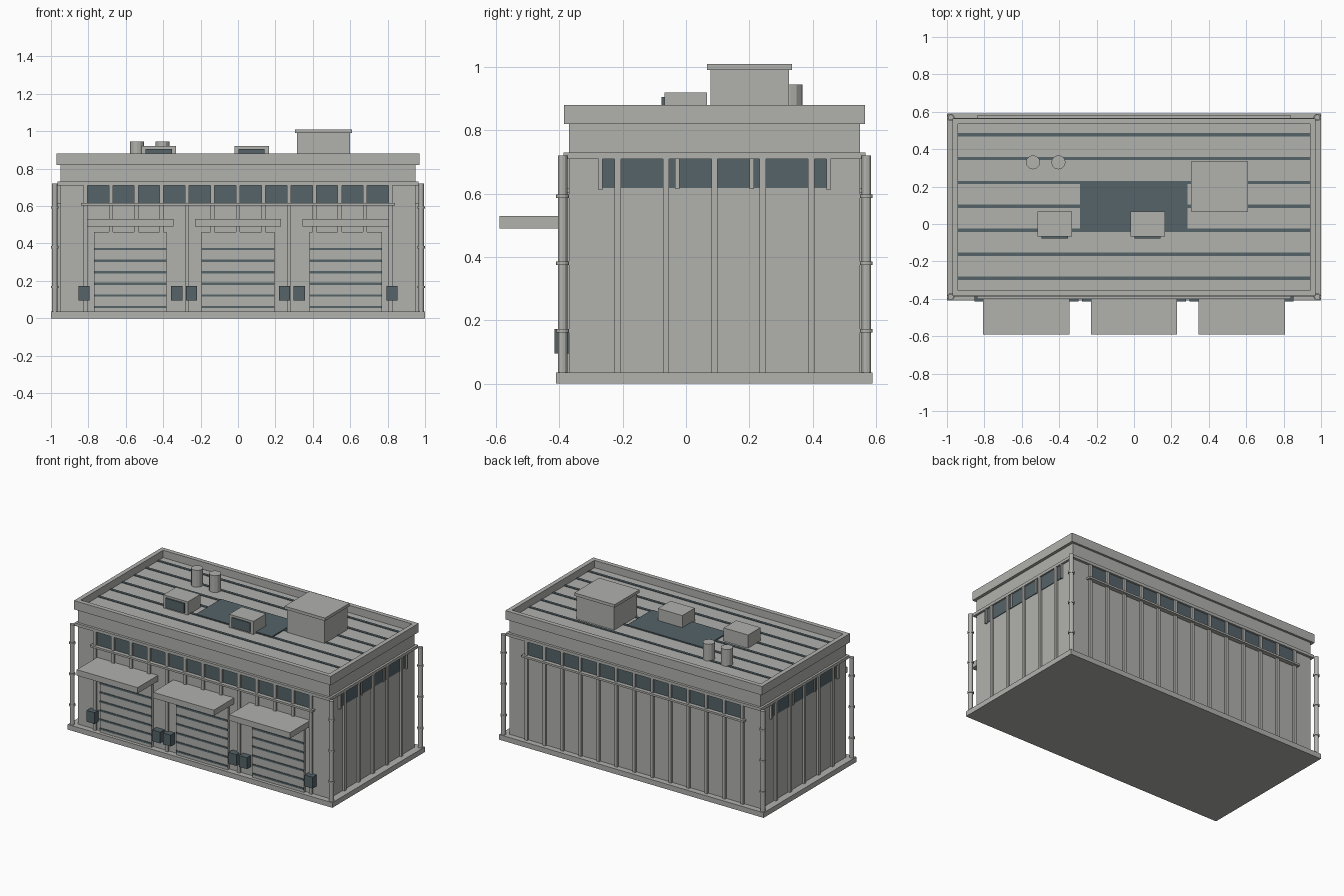
import bpy

cube = bpy.data.objects.get("Cube")
if cube:
    bpy.data.objects.remove(cube)


def material(name, rgb):
    m = bpy.data.materials.new(name)
    m.use_nodes = True
    m.diffuse_color = (*rgb, 1)
    m.node_tree.nodes["Principled BSDF"].inputs["Base Color"].default_value = (*rgb, 1)
    return m


LIGHT = material("light concrete", (0.44, 0.445, 0.42))
DARK = material("dark slate", (0.09, 0.125, 0.14))

CY = 0.09                      # middle of the building in y
WX, WY = 0.95, 0.46            # wall half sizes
FRONT, BACK = CY - WY, CY + WY
ROOF = 0.83


def box(name, x, y, z, mat=LIGHT):
    """Box from (min, max) pairs on each axis."""
    spans = (x, y, z)
    bpy.ops.mesh.primitive_cube_add(size=1, location=[(a + b) / 2 for a, b in spans])
    ob = bpy.context.object
    ob.name = name
    for v in ob.data.vertices:
        for i, (a, b) in enumerate(spans):
            v.co[i] *= b - a
    ob.data.materials.append(mat)
    return ob


def around(c, half):
    return (c - half, c + half)


def tube(name, x, y, r, z, sides=12):
    bpy.ops.mesh.primitive_cylinder_add(vertices=sides, radius=r, depth=z[1] - z[0],
                                        location=(x, y, sum(z) / 2))
    ob = bpy.context.object
    ob.name = name
    ob.data.materials.append(LIGHT)
    return ob


def out(face, sign, depth, inset=0.005):
    """Span that sticks out of a wall by depth."""
    return tuple(sorted((face - sign * inset, face + sign * depth)))


# Main masses
box("plinth", (-1, 1), around(CY, 0.5), (0, 0.035))
box("walls", (-WX, WX), (FRONT, BACK), (0.03, ROOF))
box("ledge", around(0, 0.965), around(CY, 0.477), (0.71, 0.73))

# Parapet ring
PX, PY, PT = 0.97, 0.475, 0.03
for s in (-1, 1):
    box("parapet_long", (-PX, PX), out(CY + s * PY, s, 0, PT), (0.82, 0.88))
    box("parapet_short", out(s * PX, s, 0, PT), around(CY, PY - PT), (0.82, 0.88))

# Front and back: window strip, ribs, sill
PITCH = 0.136
for side, face, s in (("front", FRONT, -1), ("back", BACK, 1)):
    box(side + "_windows", around(0, 6 * PITCH), out(face, s, 0.004), (0.615, 0.71), DARK)
    box(side + "_sill", around(0, 0.84), out(face, s, 0.03), (0.603, 0.616))
    for i in range(-6, 7):
        box(side + "_rib", around(i * PITCH, 0.011), out(face, s, 0.014), (0.035, 0.71))

# Left and right: window strip, mullions, ribs
for side, s in (("left", 1), ("right", -1)):
    face = s * WX
    box(side + "_windows", out(face, s, 0.004), around(CY, 0.355), (0.617, 0.71), DARK)
    for e in (-1, 1):
        box(side + "_window_frame", out(face, s, 0.016),
            around(CY + e * 0.36, 0.006), (0.612, 0.71))
        box(side + "_mullion", out(face, s, 0.01),
            around(CY + e * 0.118, 0.007), (0.615, 0.71))
    for i in range(-2, 3):
        box(side + "_rib", out(face, s, 0.014), around(CY + i * 0.153, 0.01), (0.035, 0.71))

# Loading doors with slats, canopies and bumpers
for cx in (-0.576, 0, 0.576):
    box("loading_door", around(cx, 0.195), out(FRONT, -1, 0.018), (0.035, 0.46))
    for k in range(6):
        box("door_slat", around(cx, 0.195), out(FRONT - 0.018, -1, 0.004),
            around(0.06 + k * 0.062, 0.006), DARK)
    box("canopy", around(cx, 0.23), (-0.59, FRONT), (0.49, 0.53))
    for s in (-1, 1):
        box("dock_bumper", around(cx + s * 0.248, 0.03), (-0.415, FRONT), (0.095, 0.172), DARK)

# Corner drainpipes with collars
for sx in (-1, 1):
    for sy in (-1, 1):
        px, py = sx * 0.98, CY + sy * 0.48
        tube("drainpipe", px, py, 0.015, (0.035, 0.72))
        for z in (0.167, 0.38, 0.592):
            tube("pipe_collar", px, py, 0.02, around(z, 0.006))

# Roof strips and skylight
for k in range(7):
    box("roof_strip", around(0, 0.94), around(-0.29 + k * 0.128, 0.009),
        (ROOF - 0.005, ROOF + 0.004), DARK)
box("skylight", (-0.29, 0.285), (-0.04, 0.23), (ROOF, ROOF + 0.008), DARK)

# Rooftop equipment
box("stair_house", (0.315, 0.6), (0.078, 0.325), (ROOF, 0.99))
box("stair_house_cap", (0.305, 0.61), (0.067, 0.335), (0.99, 1.01))
for cx in (-0.424, 0.073):
    box("air_unit", around(cx, 0.092), (-0.068, 0.067), (ROOF, 0.92))
    box("air_unit_vent", around(cx, 0.07), (-0.077, -0.068), (ROOF + 0.01, 0.906), DARK)
for cx in (-0.54, -0.404):
    tube("roof_vent", cx, 0.33, 0.038, (ROOF, 0.945))
